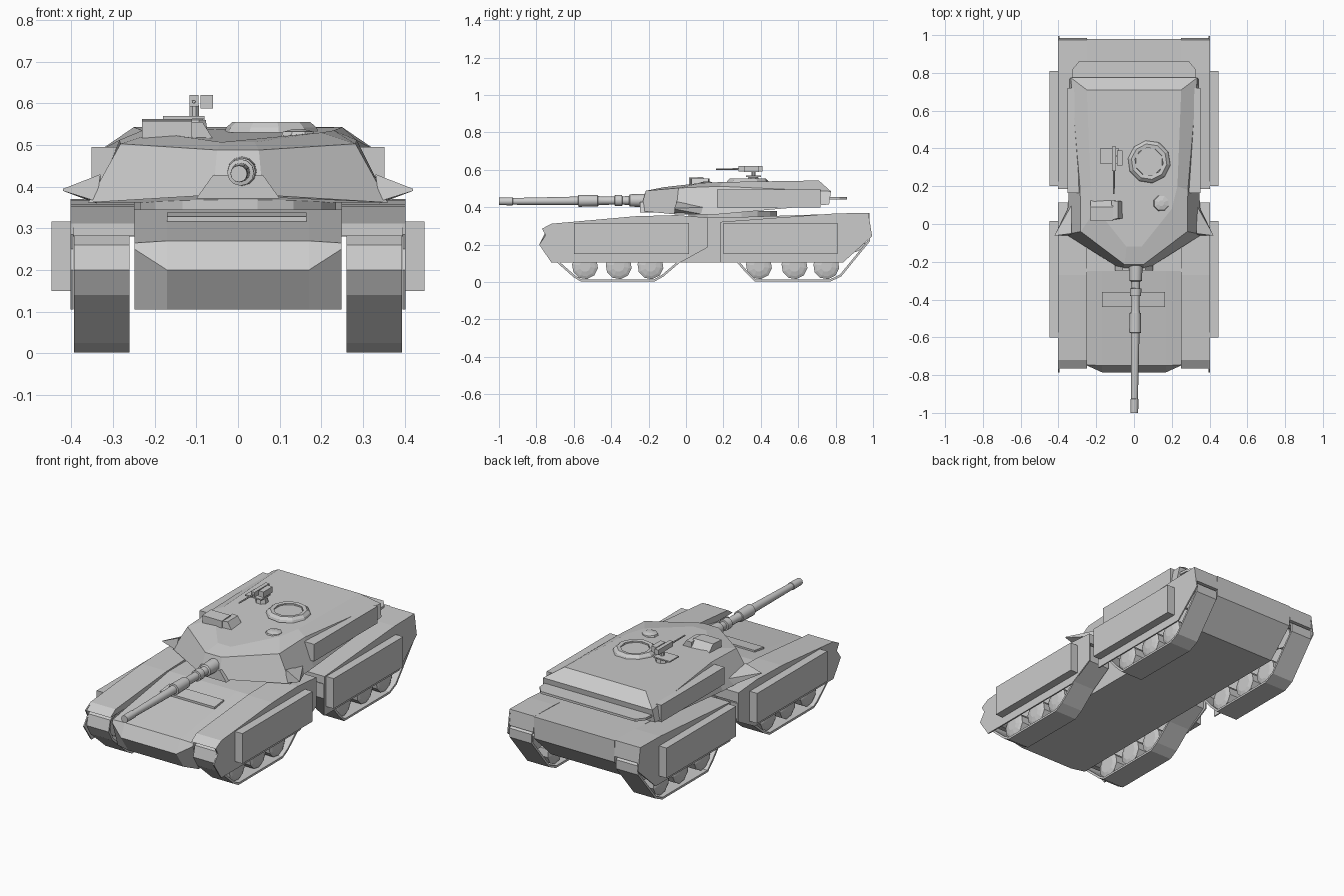
import bpy, bmesh, math
from mathutils import Vector


def loft(name, rings, mirror=False, cap=True, thick=0):
    """Skin a stack of equal closed rings."""
    bm = bmesh.new()
    vs = [[bm.verts.new(p) for p in r] for r in rings]
    n = len(rings[0])
    for a, b in zip(vs, vs[1:]):
        for i in range(n):
            j = (i + 1) % n
            bm.faces.new((a[i], a[j], b[j], b[i]))
    if cap:
        bm.faces.new(vs[0])
        bm.faces.new(vs[-1])
    bmesh.ops.recalc_face_normals(bm, faces=bm.faces)
    me = bpy.data.meshes.new(name)
    bm.to_mesh(me)
    bm.free()
    ob = bpy.data.objects.new(name, me)
    bpy.context.collection.objects.link(ob)
    if thick:
        s = ob.modifiers.new("thickness", 'SOLIDIFY')
        s.thickness = thick
        s.offset = -1
    if mirror:
        ob.modifiers.new("mirror", 'MIRROR')
    return ob


def side_prism(name, prof, x0, x1, **kw):
    """Extrude a (y, z) profile across x."""
    return loft(name, [[(x, y, z) for y, z in prof] for x in (x0, x1)], **kw)


def box(name, x0, x1, y0, y1, z0, z1, **kw):
    return side_prism(name, [(y0, z0), (y1, z0), (y1, z1), (y0, z1)], x0, x1, **kw)


def lathe(name, base, axis, prof, sides, smooth=False, **kw):
    """Revolve (distance, radius) pairs about an axis."""
    axis = Vector(axis).normalized()
    u = axis.orthogonal().normalized()
    v = axis.cross(u)
    rings = []
    for d, r in prof:
        rings.append([Vector(base) + axis * d + r * (math.cos(t) * u + math.sin(t) * v)
                      for t in (2 * math.pi * (i + .5) / sides for i in range(sides))])
    ob = loft(name, rings, **kw)
    if smooth:
        ob.data.shade_smooth()
        ob.data.set_sharp_from_angle(angle=math.radians(40))
    return ob


# Hull with chamfered nose corners
back = [(-0.25, 0.345), (0.2, 0.345), (0.98, 0.37), (0.98, 0.25), (0.83, 0.105)]
mid = [(-0.72, 0.105), (-0.785, 0.2), (-0.75, 0.27)] + back
edge = [(-0.70, 0.105), (-0.75, 0.25), (-0.745, 0.265)] + back
loft("hull", [[(x, y, z) for y, z in p]
              for x, p in ((-0.248, edge), (-0.17, mid), (0.17, mid), (0.248, edge))])
side_prism("glacis_step", [(-0.44, 0.30), (-0.44, 0.328), (-0.36, 0.338), (-0.36, 0.31)], -0.17, 0.165)
lathe("turret_ring", (0, 0.25, 0.33), (0, 0, 1), [(0, 0.24), (0.05, 0.24)], 16)

# Four running-gear pods: fender, side plate, skirt, belt, wheels
pods = {
    "front": dict(
        plate=[(-0.72, 0.105), (-0.03, 0.105), (0.115, 0.185), (0.115, 0.345), (-0.05, 0.358),
               (-0.27, 0.352), (-0.72, 0.312), (-0.77, 0.285), (-0.75, 0.25), (-0.785, 0.2)],
        fender=[(-0.765, 0.282), (0.113, 0.29), (0.113, 0.345), (-0.05, 0.358),
                (-0.27, 0.352), (-0.72, 0.312)],
        belt=[(-0.70, 0.285), (-0.75, 0.26), (-0.765, 0.2), (-0.73, 0.14), (-0.60, 0.025),
              (-0.56, 0.002), (-0.17, 0.002), (-0.12, 0.03), (-0.02, 0.115), (0.10, 0.19),
              (0.105, 0.28)],
        skirt=(-0.60, 0.015), wheels=(-0.54, -0.36, -0.19), idler=(-0.68, 0.205)),
    "rear": dict(
        plate=[(0.185, 0.105), (0.84, 0.105), (0.995, 0.245), (0.975, 0.37), (0.80, 0.367),
               (0.185, 0.322)],
        fender=[(0.185, 0.28), (0.985, 0.285), (0.975, 0.37), (0.80, 0.367), (0.185, 0.322)],
        belt=[(0.20, 0.27), (0.20, 0.19), (0.32, 0.05), (0.37, 0.002), (0.77, 0.002),
              (0.83, 0.03), (0.985, 0.22), (0.985, 0.27), (0.93, 0.30)],
        skirt=(0.20, 0.81), wheels=(0.39, 0.58, 0.75), idler=(0.90, 0.22)),
}
for end, p in pods.items():
    side_prism(end + "_side_plate", p["plate"], 0.395, 0.402, mirror=True)
    side_prism(end + "_fender", p["fender"], 0.248, 0.40, mirror=True)
    box(end + "_skirt", 0.402, 0.448, *p["skirt"], 0.15, 0.317, mirror=True)
    side_prism(end + "_track_belt", p["belt"], 0.26, 0.394, mirror=True, cap=False, thick=0.012)
    for i, y in enumerate(p["wheels"]):
        lathe(f"{end}_road_wheel_{i}", (0.268, y, 0.085), (1, 0, 0),
              [(0, 0.045), (0.008, 0.07), (0.105, 0.07), (0.112, 0.055), (0.118, 0.03)],
              10, mirror=True)
    lathe(end + "_idler", (0.268, *p["idler"]), (1, 0, 0), [(0, 0.06), (0.115, 0.06)], 10, mirror=True)

# Turret shell from three half outlines
def full(half):
    return half + [(-x, y, z) for x, y, z in reversed(half)]

loft("turret", [full(h) for h in (
    [(0.06, -0.245, 0.38), (0.36, -0.055, 0.362), (0.345, 0.17, 0.362), (0.345, 0.765, 0.415)],
    [(0.05, -0.215, 0.488), (0.282, -0.04, 0.503), (0.285, 0.18, 0.512), (0.335, 0.775, 0.485)],
    [(0.04, -0.12, 0.507), (0.20, 0.08, 0.53), (0.23, 0.20, 0.535), (0.25, 0.71, 0.543)])])
box("turret_side_bin", 0.27, 0.352, 0.165, 0.72, 0.40, 0.495, mirror=True)
loft("turret_side_wing", [[(0.34, 0.10, 0.36), (0.33, 0.10, 0.40), (0.33, -0.05, 0.43), (0.34, -0.06, 0.365)],
                          [(0.42, -0.058, 0.39), (0.42, -0.058, 0.395), (0.42, -0.062, 0.395),
                           (0.42, -0.062, 0.39)]], mirror=True)
rack = [(0.33, 0.765), (0.325, 0.82), (0.29, 0.862), (-0.29, 0.862), (-0.325, 0.82), (-0.33, 0.765)]
loft("rear_rack", [[(x, y, z) for x, y in rack] for z in (0.442, 0.455)])

# Mantlet and gun
loft("mantlet", [[(-a, -0.245, z), (a, -0.245, z), (a, -0.12, z), (-a, -0.12, z)]
                 for a, z in ((0.10, 0.372), (0.06, 0.428))])
lathe("gun", (0.01, -0.2, 0.437), (-0.008, -0.8, -0.006),
      [(0, 0.036), (0.10, 0.033), (0.105, 0.024), (0.14, 0.022), (0.142, 0.03), (0.18, 0.03),
       (0.182, 0.022), (0.25, 0.022), (0.27, 0.025), (0.272, 0.03), (0.375, 0.032),
       (0.377, 0.023), (0.725, 0.018), (0.727, 0.021), (0.80, 0.02)], 12, smooth=True)

# Roof hatches
hatch = lathe("main_hatch_ring", (0.08, 0.33, 0.53), (0, 0, 1),
              [(0, 0.115), (0.012, 0.11), (0.025, 0.095), (0.023, 0.075), (0.01, 0.075)], 10)
lathe("main_hatch_lid", (0.08, 0.33, 0.53), (0, 0, 1), [(0, 0.08), (0.016, 0.075)], 8)
lathe("small_hatch", (0.145, 0.11, 0.52), (0, 0, 1), [(0, 0.045), (0.012, 0.04), (0.018, 0.015)], 8)

# Sight housing
side_prism("sight_housing", [(0.015, 0.51), (0.015, 0.558), (0.09, 0.562), (0.13, 0.52), (0.13, 0.51)],
           -0.23, -0.11)
loft("sight_base", [[(-0.12, 0.02, z), (x, 0.03, z), (x, 0.12, z), (-0.12, 0.125, z)]
                    for x, z in ((-0.06, 0.515), (-0.085, 0.555))])

# Roof gun mount
lathe("roof_gun_post", (-0.105, 0.36, 0.53), (0, 0, 1), [(0, 0.035), (0.03, 0.03), (0.035, 0.012), (0.065, 0.012)], 8)
box("roof_gun_platform", -0.18, -0.08, 0.32, 0.40, 0.563, 0.57)
box("roof_gun_body", -0.117, -0.095, 0.28, 0.41, 0.592, 0.62)
box("roof_gun_ammo_box", -0.09, -0.06, 0.31, 0.39, 0.588, 0.62)
lathe("roof_gun_barrel", (-0.106, 0.28, 0.604), (0, -1, 0), [(0, 0.005), (0.12, 0.004)], 6)
